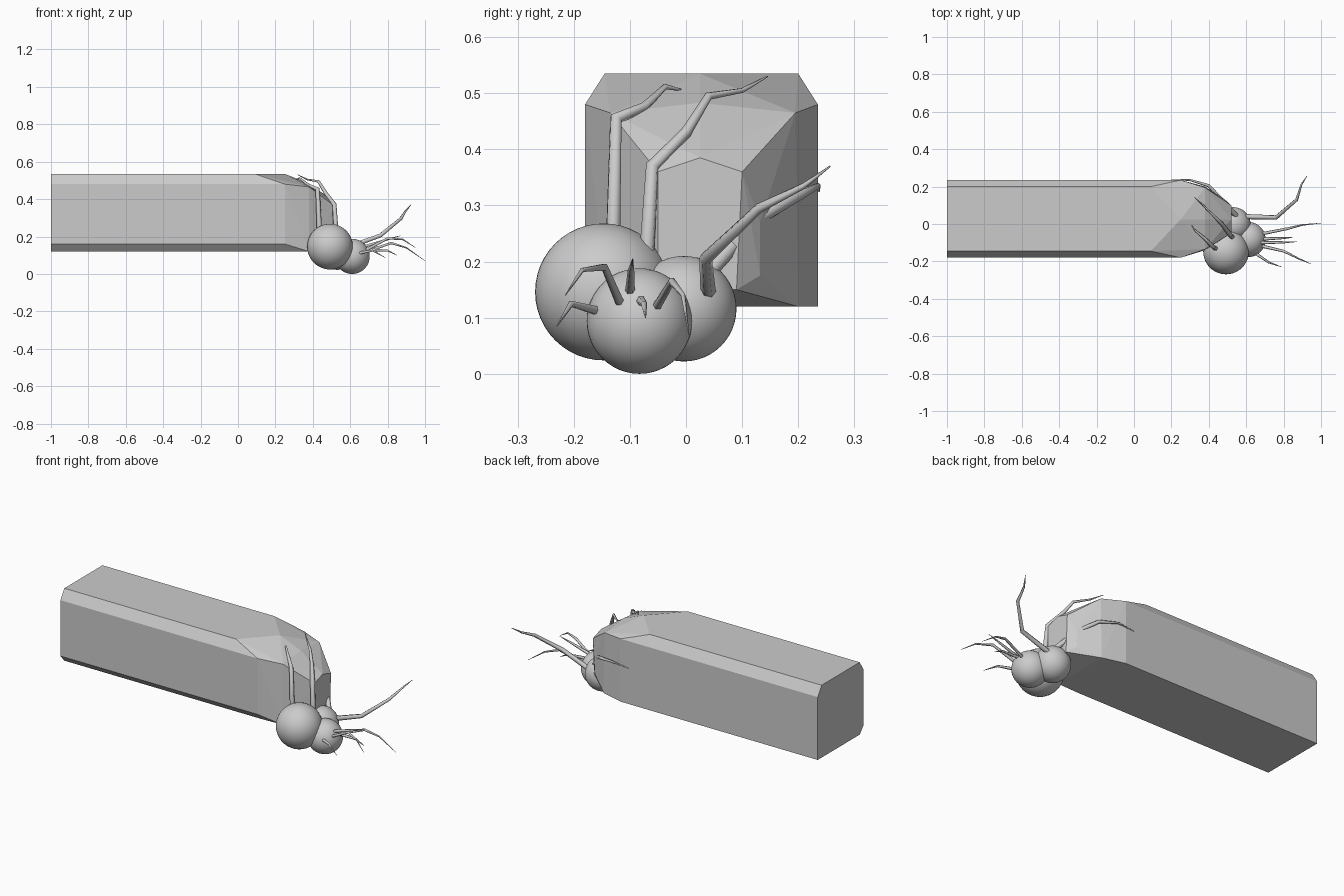
import bpy, bmesh

# Stone beam: chamfered bar tapering to a faceted nose, as a convex hull
def hull(name, points):
    bm = bmesh.new()
    for p in points:
        bm.verts.new(p)
    res = bmesh.ops.convex_hull(bm, input=bm.verts)
    junk = set(res["geom_interior"]) | set(res["geom_unused"])
    bmesh.ops.delete(bm, geom=[g for g in junk if isinstance(g, bmesh.types.BMVert)], context='VERTS')
    bmesh.ops.dissolve_limit(bm, angle_limit=0.02, verts=bm.verts, edges=bm.edges)
    bmesh.ops.recalc_face_normals(bm, faces=bm.faces)
    me = bpy.data.meshes.new(name)
    bm.to_mesh(me)
    bm.free()
    ob = bpy.data.objects.new(name, me)
    bpy.context.collection.objects.link(ob)
    return ob

profile = [(-0.18, 0.16), (-0.18, 0.48), (-0.145, 0.535),
           (0.2, 0.535), (0.235, 0.48), (0.235, 0.12), (-0.145, 0.12)]
pts = [(-1, y, z) for y, z in profile]
# shoulder of the taper
pts += [(0.09, -0.145, 0.535), (0.09, 0.2, 0.535), (0.25, 0.025, 0.535)]
pts += [(0.25, y, z) for y, z in ((-0.18, 0.48), (-0.18, 0.16), (-0.145, 0.12),
                                  (0.235, 0.48), (0.235, 0.12))]
# middle ring and blunt tip
pts += [(0.38, y, z) for y, z in ((-0.135, 0.465), (0.025, 0.483), (0.195, 0.465),
                                  (0.2, 0.12), (-0.14, 0.12))]
pts += [(0.52, y, z) for y, z in ((-0.05, 0.36), (0.025, 0.385), (0.1, 0.36),
                                  (0.09, 0.15), (-0.05, 0.15))]
pts += [(0.485, 0.132, 0.27), (0.485, 0.132, 0.175)]
hull("stone_beam", pts)

# Three smooth round bodies
def ball(name, loc, r):
    bpy.ops.mesh.primitive_uv_sphere_add(segments=48, ring_count=24, radius=r, location=loc)
    bpy.context.object.name = name
    bpy.ops.object.shade_smooth()

ball("large_ball", (0.492, -0.147, 0.146), 0.122)
ball("front_ball", (0.61, -0.083, 0.094), 0.094)
ball("rear_ball", (0.53, -0.004, 0.116), 0.094)

# Thin jointed tendrils tapering to a point
def tendril(name, path, r):
    cu = bpy.data.curves.new(name, 'CURVE')
    cu.dimensions = '3D'
    cu.bevel_depth = r
    cu.bevel_resolution = 1
    cu.use_fill_caps = True
    sp = cu.splines.new('POLY')
    sp.points.add(len(path) - 1)
    n = len(path) - 1
    for i, (pt, co) in enumerate(zip(sp.points, path)):
        pt.co = (*co, 1)
        pt.radius = 1 - 0.9 * (i / n) ** 1.3
    ob = bpy.data.objects.new(name, cu)
    bpy.context.collection.objects.link(ob)
    bpy.ops.object.select_all(action='DESELECT')
    ob.select_set(True)
    bpy.context.view_layer.objects.active = ob
    bpy.ops.object.convert(target='MESH')

long_paths = [
    [(0.435, -0.13, 0.24), (0.425, -0.125, 0.455), (0.375, -0.075, 0.475),
     (0.33, -0.037, 0.512), (0.305, -0.003, 0.505)],
    [(0.525, -0.07, 0.21), (0.515, -0.06, 0.37), (0.47, 0.0, 0.43),
     (0.43, 0.04, 0.495), (0.37, 0.1, 0.505), (0.32, 0.145, 0.53)],
    [(0.55, 0.04, 0.18), (0.47, 0.125, 0.275), (0.4, 0.205, 0.32),
     (0.3, 0.235, 0.335), (0.2, 0.237, 0.325)],
    [(0.58, 0.04, 0.14), (0.76, 0.035, 0.205), (0.87, 0.13, 0.295),
     (0.895, 0.21, 0.335), (0.925, 0.257, 0.37)],
]
short_paths = [
    [(0.67, -0.115, 0.12), (0.8, -0.145, 0.19), (0.88, -0.185, 0.185), (0.95, -0.215, 0.14)],
    [(0.64, -0.15, 0.11), (0.72, -0.205, 0.125), (0.79, -0.23, 0.085)],
    [(0.67, -0.055, 0.115), (0.82, -0.025, 0.165), (0.9, -0.005, 0.14), (1.0, 0.005, 0.07)],
    [(0.67, -0.1, 0.145), (0.8, -0.098, 0.185), (0.87, -0.095, 0.205)],
    [(0.69, -0.08, 0.13), (0.8, -0.075, 0.125), (0.85, -0.072, 0.1)],
]
for i, p in enumerate(long_paths):
    tendril(f"long_tendril_{i + 1}", p, 0.014)
for i, p in enumerate(short_paths):
    tendril(f"short_tendril_{i + 1}", p, 0.009)
